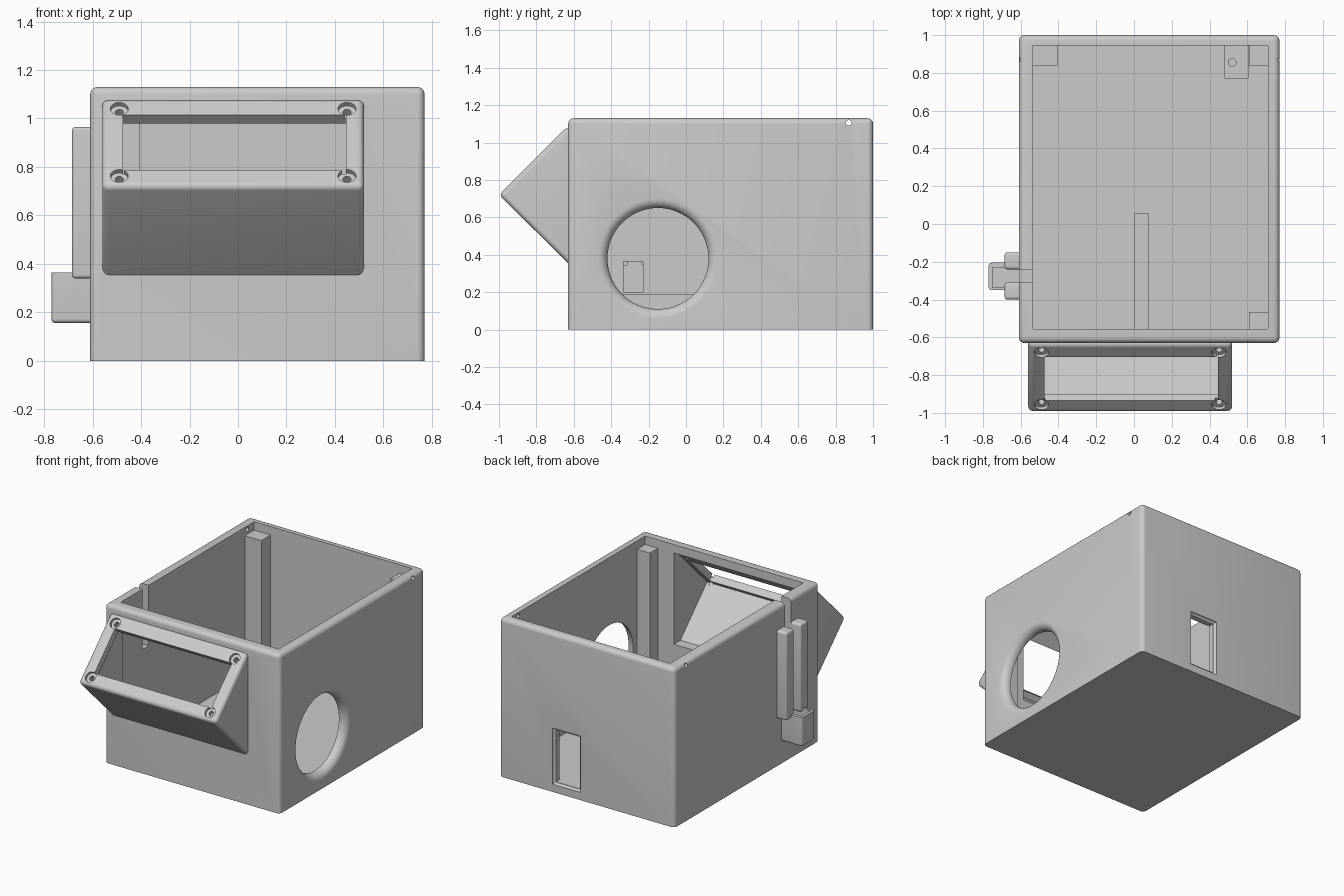
import bpy, bmesh, math
from mathutils import Vector, Matrix

cube = bpy.data.objects.get("Cube")
if cube:
    bpy.data.objects.remove(cube, do_unlink=True)

grey = bpy.data.materials.new("light_grey")
grey.use_nodes = True
grey.diffuse_color = (0.6, 0.6, 0.6, 1)
grey.node_tree.nodes["Principled BSDF"].inputs["Base Color"].default_value = (0.6, 0.6, 0.6, 1)


def finish(bm, name):
    bmesh.ops.recalc_face_normals(bm, faces=bm.faces)
    mesh = bpy.data.meshes.new(name)
    bm.to_mesh(mesh)
    bm.free()
    mesh.materials.append(grey)
    obj = bpy.data.objects.new(name, mesh)
    bpy.context.collection.objects.link(obj)
    return obj


def round_edges(bm, radius, keep):
    """Round the edges for which keep(midpoint, direction) is true."""
    edges = [e for e in bm.edges
             if keep((e.verts[0].co + e.verts[1].co) / 2,
                     (e.verts[1].co - e.verts[0].co).normalized())]
    bmesh.ops.bevel(bm, geom=edges, offset=radius, segments=5, profile=0.5, affect='EDGES')


def block(name, x, y, z, radius=0, keep=lambda m, d: True):
    bm = bmesh.new()
    bmesh.ops.create_cube(bm, size=1)
    for v in bm.verts:
        v.co = [r[0] + (c + 0.5) * (r[1] - r[0]) for c, r in zip(v.co, (x, y, z))]
    if radius:
        round_edges(bm, radius, keep)
    return finish(bm, name)


def prism(name, profile, x, radius=0, keep=lambda m, d: True):
    """Extrude a (y, z) profile along x."""
    bm = bmesh.new()
    face = bm.faces.new([bm.verts.new((x[0], y, z)) for y, z in profile])
    ext = bmesh.ops.extrude_face_region(bm, geom=[face])
    bmesh.ops.translate(bm, vec=(x[1] - x[0], 0, 0),
                        verts=[v for v in ext["geom"] if isinstance(v, bmesh.types.BMVert)])
    if radius:
        round_edges(bm, radius, keep)
    return finish(bm, name)


def rod(name, centre, axis, radius, length, sides=32):
    bm = bmesh.new()
    turn = Vector(axis).to_track_quat('Z', 'Y').to_matrix().to_4x4()
    bmesh.ops.create_cone(bm, cap_ends=True, segments=sides, radius1=radius, radius2=radius,
                          depth=length, matrix=Matrix.Translation(centre) @ turn)
    return finish(bm, name)


def cut(obj, *cutters):
    for c in cutters:
        c.hide_render = True
        mod = obj.modifiers.new("cut", 'BOOLEAN')
        mod.operation, mod.solver, mod.object = 'DIFFERENCE', 'EXACT', c
        bpy.context.view_layer.objects.active = obj
        bpy.ops.object.modifier_apply(modifier=mod.name)


def discard(*objs):
    for o in objs:
        bpy.data.objects.remove(o, do_unlink=True)


def flared_hole(name, x_in, x_out, y, z, radius, flare):
    """Round cutter along x that widens in a quarter arc at the outer face."""
    pts = [(x_in, 0), (x_in, radius)]
    for i in range(9):
        a = math.pi / 2 * i / 8
        pts.append((x_out - flare + flare * math.sin(a), radius + flare * (1 - math.cos(a))))
    pts += [(x_out + 0.1, radius + flare), (x_out + 0.1, 0)]
    bm = bmesh.new()
    verts = [bm.verts.new((px, y, z + r)) for px, r in pts]
    edges = [bm.edges.new(p) for p in zip(verts, verts[1:])]
    bmesh.ops.spin(bm, geom=verts + edges, cent=(0, y, z), axis=(1, 0, 0),
                   angle=math.tau, steps=64)
    bmesh.ops.remove_doubles(bm, verts=bm.verts, dist=1e-5)
    return finish(bm, name)


# Open-topped case, rounded everywhere but around its base
case = block("case", (-0.61, 0.77), (-0.63, 1.0), (0, 1.13), 0.03, lambda m, d: m.z > 0.01)
inside = block("inside_cutter", (-0.535, 0.71), (-0.555, 0.945), (0.07, 1.3))
port = flared_hole("port_cutter", 0.6, 0.77, -0.15, 0.38, 0.27, 0.05)
pin = rod("pin_cutter", (0.08, 0.87, 1.105), (1, 0, 0), 0.015, 2, 16)
notch = block("notch_cutter", (-0.8, -0.5), (-0.31, -0.24), (0.7, 1.3))
chute_exit = block("exit_cutter", (-0.75, -0.5), (-0.335, -0.23), (0.2, 0.365))
back_slot = block("slot_cutter", (0.145, 0.335), (0.9, 1.1), (0.07, 0.44))
# Flared mouth of the back slot
mouth = block("mouth_cutter", (0.13, 0.35), (0.985, 1.1), (0.055, 0.455), 0.014,
              lambda m, d: m.y < 1)
hood_inside = prism("hood_cutter", [(-0.93, 0.72), (-0.58, 1.07), (-0.5, 1.07),
                                    (-0.5, 0.42), (-0.63, 0.42)], (-0.52, 0.485))
cut(case, inside, port, pin, notch, chute_exit, back_slot, mouth, hood_inside)

# Sloping display hood
hood = prism("display_hood", [(-1.0, 0.72), (-0.635, 1.085), (-0.6, 1.05), (-0.6, 0.325)],
             (-0.56, 0.52), 0.025, lambda m, d: m.y < -0.61)
slope = Vector((0, -1, 1)).normalized()
window = prism("window_cutter", [(-0.755, 1.065), (-0.985, 0.835), (-0.855, 0.705),
                                 (-0.625, 0.935)], (-0.475, 0.445))
cut(hood, hood_inside, window)
for x in (-0.49, 0.45):
    for y, z in ((-0.68, 1.04), (-0.957, 0.763)):
        seat = rod("screw_seat_cutter", Vector((x, y, z)), slope, 0.037, 0.04)
        hole = rod("screw_hole_cutter", Vector((x, y, z)), slope, 0.017, 0.14, 16)
        cut(hood, seat, hole)
        discard(seat, hole)
discard(inside, port, pin, notch, back_slot, mouth, hood_inside, window)

# Corner posts that carry the lid
block("back_right_post", (-0.54, -0.405), (0.84, 0.95), (0.06, 1.07))
block("back_left_post", (0.61, 0.715), (0.84, 0.95), (0.06, 1.07))
block("front_left_post", (0.61, 0.715), (-0.56, -0.465), (0.06, 1.07))

# Drilled boss on the back wall and rib on the floor
boss = block("drilled_boss", (0.48, 0.605), (0.77, 0.95), (0.06, 0.5))
drill = rod("drill_cutter", (0.52, 0.855, 0.5), (0, 0, 1), 0.02, 0.3, 20)
cut(boss, drill)
discard(drill)
block("floor_rib", (0, 0.08), (-0.56, 0.055), (0.06, 0.19))

# Guide rails and catch tray on the outer side wall
for name, y in (("front_rail", (-0.40, -0.31)), ("rear_rail", (-0.24, -0.15))):
    block(name, (-0.685, -0.6), y, (0.34, 0.965), 0.015, lambda m, d: m.x < -0.61)
tray = block("catch_tray", (-0.77, -0.6), (-0.35, -0.205), (0.155, 0.365), 0.018,
             lambda m, d: m.x < -0.61 and m.z < 0.36)
tray_inside = block("tray_cutter", (-0.75, -0.5), (-0.335, -0.23), (0.2, 0.5))
cut(tray, tray_inside)
discard(chute_exit, tray_inside)

# Smooth the roundings, keep the corners sharp
bpy.ops.object.select_all(action='DESELECT')
for obj in bpy.context.collection.objects:
    if obj.type == 'MESH' and obj.data.materials and obj.data.materials[0] == grey:
        obj.select_set(True)
        bpy.context.view_layer.objects.active = obj
bpy.ops.object.shade_smooth_by_angle(angle=math.radians(30))
